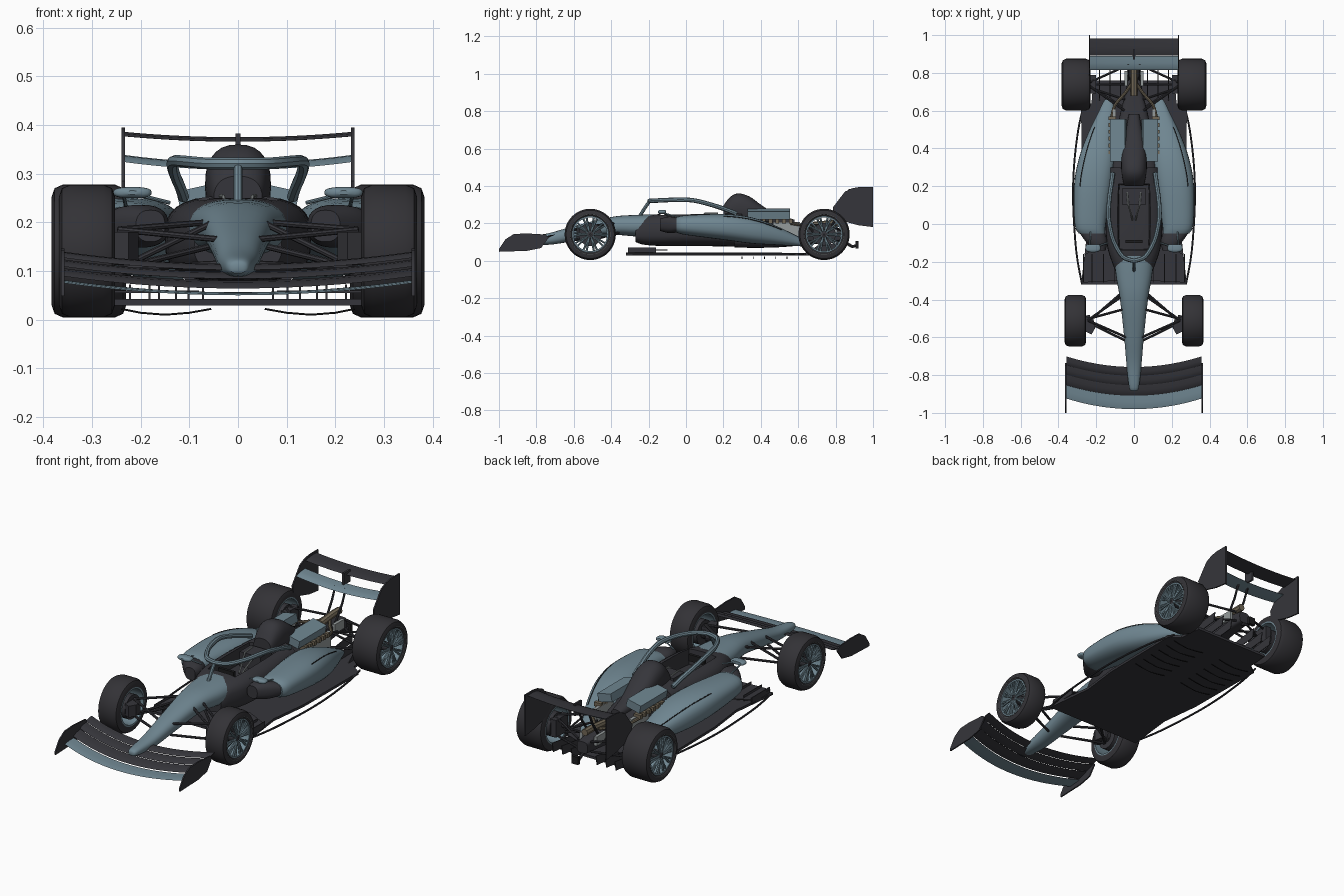
import bpy, bmesh, math
from mathutils import Vector, Matrix

if "Cube" in bpy.data.objects:
    bpy.data.objects.remove(bpy.data.objects["Cube"])


def material(name, r, g, b):
    m = bpy.data.materials.new(name)
    m.use_nodes = True
    m.diffuse_color = (r, g, b, 1)
    bsdf = m.node_tree.nodes["Principled BSDF"]
    bsdf.inputs["Base Color"].default_value = (r, g, b, 1)
    return m


BLUE = material("steel_blue", .16, .24, .285)
CARBON = material("carbon", .036, .036, .043)
RUBBER = material("rubber", .033, .032, .037)
BLACK = material("black", .012, .012, .013)
TAN = material("tan_metal", .17, .14, .095)
GREY = material("light_grey", .30, .33, .33)
made = []


def finish(name, bm, mat, mirror=False):
    bmesh.ops.recalc_face_normals(bm, faces=bm.faces)
    me = bpy.data.meshes.new(name)
    bm.to_mesh(me)
    bm.free()
    me.materials.append(mat)
    ob = bpy.data.objects.new(name, me)
    bpy.context.collection.objects.link(ob)
    if mirror:
        ob.modifiers.new("Mirror", "MIRROR")
    made.append(ob)
    return ob


def skin(bm, rings, caps=True):
    rows = [[bm.verts.new(p) for p in r] for r in rings]
    n = len(rows[0])
    pairs = list(zip(rows, rows[1:])) + ([] if caps else [(rows[-1], rows[0])])
    for a, b in pairs:
        for i in range(n):
            j = (i + 1) % n
            bm.faces.new((a[i], a[j], b[j], b[i]))
    if caps:
        bm.faces.new(rows[0])
        bm.faces.new(rows[-1])


def spline(pts, steps):
    """Smooth curve of tuples through every given point."""
    p = [pts[0]] + list(pts) + [pts[-1]]
    out = []
    for k in range(1, len(p) - 2):
        for s in range(steps):
            t = s / steps
            out.append([b + .5 * t * (c - a + t * (2*a - 5*b + 4*c - d + t * (3*(b - c) + d - a)))
                        for a, b, c, d in zip(*p[k-1:k+3])])
    return out + [list(pts[-1])]


def section(station, power, n=28):
    # station: y, centre x, half width, bottom, top
    y, xc, hw, z0, z1 = station
    ring = []
    for i in range(n):
        a = math.tau * i / n
        c, s = math.cos(a), math.sin(a)
        ring.append((xc + hw * math.copysign(abs(c) ** (2 / power), c), y,
                     (z0 + z1) / 2 + (z1 - z0) / 2 * math.copysign(abs(s) ** (2 / power), s)))
    return ring


def loft(name, stations, mat, power=2.4, mirror=False, steps=4):
    bm = bmesh.new()
    skin(bm, [section(s, power) for s in spline(stations, steps)])
    return finish(name, bm, mat, mirror)


def add_tube(bm, pts, r, n=8):
    pts = [Vector(p) for p in pts]
    rings = []
    for i, p in enumerate(pts):
        d = (pts[min(i + 1, len(pts) - 1)] - pts[max(i - 1, 0)]).normalized()
        u = d.cross(Vector((0, 0, 1)) if abs(d.z) < .9 else Vector((1, 0, 0))).normalized()
        v = d.cross(u)
        rings.append([p + r * (u * math.cos(math.tau*k/n) + v * math.sin(math.tau*k/n)) for k in range(n)])
    skin(bm, rings)


def tubes(name, paths, r, mat, mirror=False):
    bm = bmesh.new()
    for p in paths:
        add_tube(bm, p, r)
    return finish(name, bm, mat, mirror)


def boxes(name, spans, mat, mirror=False, turn=Matrix()):
    bm = bmesh.new()
    for lo, hi in spans:
        lo, hi = Vector(lo), Vector(hi)
        m = Matrix.Translation((lo + hi) / 2) @ turn @ Matrix.Diagonal((*(hi - lo), 1))
        bmesh.ops.create_cube(bm, size=1, matrix=m)
    return finish(name, bm, mat, mirror)


def plate(name, pts, axis, start, thick, mat, mirror=False):
    """Flat outline extruded along x (axis 0) or z (axis 2)."""
    place = (lambda p, h: (h, *p)) if axis == 0 else (lambda p, h: (*p, h))
    bm = bmesh.new()
    skin(bm, [[place(p, h) for p in pts] for h in (start, start + thick)])
    return finish(name, bm, mat, mirror)


def wing(name, half, lead, trail, bend_y, bend_z, thick, mat):
    """Curved wing element; lead and trail are (y, z) at the middle."""
    rings = []
    for i in range(25):
        f = i / 12 - 1
        ring = []
        for t, h in ((0, 0), (.15, .8), (.5, 1), (1, .1), (1, -.1), (.5, -.2), (.15, -.3)):
            y = lead[0] + (trail[0] - lead[0]) * t + bend_y * f * f
            z = lead[1] + (trail[1] - lead[1]) * t + bend_z * f * f
            ring.append((half * f, y, z + thick * h))
        rings.append(ring)
    bm = bmesh.new()
    skin(bm, rings)
    return finish(name, bm, mat)


def lathe(name, profile, y, z, mat, n=48):
    """Closed profile of (x, radius) turned about an axle, on both sides."""
    rings = [[(x, y + r * math.cos(math.tau*k/n), z + r * math.sin(math.tau*k/n))
              for x, r in profile] for k in range(n)]
    bm = bmesh.new()
    skin(bm, rings, caps=False)
    return finish(name, bm, mat, True)


# Wheels: tyre, rim, spokes, hub and brake
def wheel(tag, y, x0, x1, r):
    z = r + .004
    e = .012
    lathe(tag + "_tyre", [(x0, .098), (x0, r - .025), (x0 + e/2, r - .008), (x0 + 2*e, r), (x1 - 2*e, r),
                          (x1 - e/2, r - .008), (x1, r - .025), (x1, .106), (x1 - .006, .098)], y, z, RUBBER)
    lathe(tag + "_rim_barrel", [(x0, .098), (x1 - .006, .098), (x1 - .006, .09), (x0, .09)], y, z, BLUE)
    lathe(tag + "_rim_edge", [(x1 + .0008, .108), (x1 + .0008, .106), (x1 - .004, .106)], y, z, GREY)
    lathe(tag + "_hub", [(x0 - .02, .003), (x1 - .008, .003), (x1 - .012, .02), (x0 - .02, .03)], y, z, CARBON)
    lathe(tag + "_brake_drum", [(x0, .02), (x0, .062), (x0 + .05, .062), (x0 + .05, .02)], y, z, CARBON)
    bm = bmesh.new()
    for k in range(10):
        a = math.tau * k / 10
        for off in (-.1, .1):
            add_tube(bm, [(x1 - .012, y + q * math.cos(a + o), z + q * math.sin(a + o))
                          for q, o in ((.016, 0), (.05, off * .8), (.093, off))], .0055, 6)
    finish(tag + "_spokes", bm, BLUE, True)


wheel("front", -.512, .253, .368, .137)
wheel("rear", .738, .23, .383, .137)

# Nose and cockpit tub
loft("nose", [(-.885, 0, .01, .1, .113), (-.865, 0, .026, .09, .127), (-.74, 0, .04, .085, .146),
              (-.6, 0, .052, .105, .185), (-.4, 0, .074, .137, .234), (-.27, 0, .096, .13, .245),
              (-.17, 0, .104, .13, .248)], BLUE)
tub = loft("cockpit_tub", [(-.27, 0, .09, .1, .2), (-.22, 0, .11, .085, .238), (-.1, 0, .145, .078, .252),
                           (.1, 0, .15, .078, .255), (.3, 0, .135, .075, .255)], CARBON, 3)
bm = bmesh.new()
bm.from_mesh(tub.data)
opening = [f for f in bm.faces if f.normal.z > .6 and -.15 < f.calc_center_median().y < .2
           and abs(f.calc_center_median().x) < .085]
bmesh.ops.inset_region(bm, faces=opening, thickness=.006)
for v in {v for f in opening for v in f.verts}:
    v.co.z -= .08
bm.to_mesh(tub.data)
bm.free()
boxes("steering_wheel", [((-.045, -.1, .21), (.045, -.085, .245))], BLACK)
boxes("seat", [((-.06, .1, .14), (.06, .19, .25))], CARBON)
tubes("seat_belts", [[(.036, .17, .254), (.03, .1, .253), (.012, .04, .2), (.008, .02, .18)]], .004, GREY, True)

# Head protection hoop
hoop = spline([(0, -.195, .321), (.06, -.172, .321), (.108, -.09, .325), (.13, .0, .326), (.135, .06, .319),
               (.13, .14, .298), (.12, .21, .275), (.112, .27, .252)], 4)
tubes("halo_hoop", [[(-x, y, z) for x, y, z in hoop[:0:-1]] + hoop], .012, BLUE)
tubes("halo_pillar", [[(0, -.192, .322), (0, -.215, .29), (0, -.25, .235)]], .009, BLUE)

# Sidepods with dark inlets and a curved slit
pod = [(-.05, .222, .07, .15, .232), (0, .232, .082, .138, .243), (.2, .218, .1, .112, .25),
       (.35, .195, .096, .092, .232), (.48, .175, .068, .085, .187), (.6, .145, .04, .078, .13),
       (.66, .135, .02, .075, .098)]
loft("sidepod", pod, BLUE, 2.5, True)
loft("sidepod_inlet", [(-.14, .18, .03, .16, .225), (-.09, .2, .058, .148, .236), (-.045, .222, .067, .152, .23)],
     CARBON, 2.5, True)
tubes("sidepod_slit", [[section(s, 2.5)[4] for s in spline(pod, 4)[8:18]]], .0025, BLACK, True)
loft("mirror", [(-.15, .217, .012, .257, .265), (-.14, .217, .037, .25, .272), (-.115, .217, .038, .25, .272),
                (-.108, .217, .03, .253, .269)], BLUE, 2.6, True)
tubes("mirror_stalk", [[(.2, -.12, .255), (.14, -.1, .24)], [(.235, -.12, .255), (.23, -.03, .23)]], .004, BLUE, True)

# Airbox, engine deck, coolers and gearbox
loft("airbox", [(.2, 0, .05, .2, .295), (.235, 0, .06, .2, .34), (.28, 0, .067, .2, .36), (.34, 0, .067, .19, .343),
                (.4, 0, .06, .19, .3), (.48, 0, .045, .18, .25), (.58, 0, .028, .17, .22)], CARBON)
loft("engine_deck", [(.26, 0, .13, .07, .23), (.45, 0, .1, .07, .21), (.6, 0, .07, .08, .19), (.7, 0, .045, .09, .18),
                     (.86, 0, .03, .1, .16)], CARBON, 4)
boxes("engine_side_panel", [((.095, .465, .12), (.112, .61, .208))], GREY, True)
boxes("cooler", [((.043, .33, .23), (.123, .555, .272))], BLUE, True, Matrix.Rotation(.22, 4, "Y"))
boxes("cooler_ribs", [((.095, .37 + .036 * i, .2), (.135, .39 + .036 * i, .222)) for i in range(6)], TAN, True)
tubes("exhaust_manifold", [spline([(.12, .56, .2), (.1, .63, .19), (.05, .69, .185), (.015, .74, .185)], 4)],
      .008, TAN, True)
tubes("exhaust_pipe", [[(0, .68, .19), (0, .78, .2), (0, .84, .2)]], .018, TAN)
boxes("gearbox_bracket", [((.034, .73, .13), (.05, .81, .178))], GREY, True)
tubes("rear_light_arm", [[(0, .83, .11), (0, .89, .075), (0, .92, .085)]], .008, CARBON)
boxes("rear_light", [((-.018, .905, .065), (.018, .922, .105))], BLACK)

# Suspension arms and uprights
tubes("front_suspension", [
    [(.04, -.6, .165), (.245, -.51, .185)], [(.06, -.38, .2), (.245, -.51, .185)],
    [(.04, -.62, .115), (.245, -.52, .105)], [(.06, -.36, .15), (.245, -.52, .105)],
    [(.05, -.45, .2), (.235, -.5, .11)]], .0065, CARBON, True)
plate("front_brake_duct", [(.256, -.49), (.215, -.5), (.205, -.55), (.225, -.585), (.256, -.57)],
      2, .12, .06, CARBON, True)
tubes("rear_suspension", [
    [(.05, .6, .19), (.235, .73, .19)], [(.035, .84, .16), (.235, .75, .19)],
    [(.06, .62, .11), (.235, .73, .095)], [(.035, .84, .11), (.235, .75, .095)],
    [(.03, .74, .14), (.24, .738, .141)], [(.05, .66, .18), (.23, .72, .1)]], .006, CARBON, True)
boxes("rear_upright", [((.2, .69, .1), (.235, .79, .19))], CARBON, True)

# Floor, fences, edge rod and diffuser
half = [(.28, -.32), (.25, -.06), (.275, .15), (.28, .6), (.225, .64), (.215, .76)]
plate("floor", half + [(-x, y) for x, y in reversed(half)], 2, .029, .013, CARBON)
boxes("floor_fences", [((x, -.31, .04), (x + .004, -.16, .072)) for x in (.1, .16, .22, .266)], CARBON, True)
plate("floor_vane", [(.08, -.3), (.274, -.31), (.26, -.16), (.14, -.1), (.08, -.1)], 2, .055, .005, CARBON, True)
tubes("floor_edge_rod", [spline([(.275, -.32, .038), (.305, -.15, .038), (.322, .1, .038), (.318, .3, .038),
                                 (.295, .5, .038), (.265, .63, .035)], 4)], .005, CARBON, True)
tubes("floor_strakes", [[(.055, .3 + .06*i, .022), (.1, .3 + .06*i, .014), (.15, .3 + .06*i, .01),
                         (.2, .3 + .06*i, .014), (.24, .3 + .06*i, .022)] for i in range(6)], .002, BLACK, True)
for i, x in enumerate((.07, .125, .18)):
    plate("diffuser_fence_%d" % (i + 1), [(.64, .03), (.84, .05), (.85, .1), (.7, .08)], 0, x, .004, CARBON, True)

# Front wing
for i, (y0, y1, z0, z1) in enumerate(((-.98, -.905, .05, .056), (-.909, -.85, .064, .08),
                                      (-.853, -.801, .084, .098), (-.803, -.757, .102, .114))):
    wing("front_wing_element_%d" % (i + 1), .358, (y0, z0), (y1, z1), .056, .025, .005 if i else .003,
         CARBON if i else BLUE)
plate("front_wing_endplate", [(-1, .048), (-1, .062), (-.965, .115), (-.92, .143), (-.85, .146), (-.75, .14),
                              (-.735, .122), (-.775, .068), (-.85, .053)], 0, .357, .007, CARBON, True)

# Rear wing
wing("rear_wing_main", .235, (.815, .308), (.89, .322), 0, .016, .006, BLUE)
wing("rear_wing_flap", .235, (.892, .366), (.982, .374), 0, .011, .005, CARBON)
plate("rear_wing_endplate", [(.785, .285), (.85, .37), (.89, .388), (.93, .395), (1, .395), (1, .18), (.92, .19),
                             (.83, .215), (.79, .25)], 0, .232, .007, CARBON, True)
tubes("rear_wing_pillars", [[(.028, .76, .16), (.03, .82, .25), (.03, .85, .318)]], .006, CARBON, True)
boxes("flap_actuator", [((-.005, .87, .32), (.005, .925, .383))], CARBON)

# Smooth shading with crisp edges
bpy.ops.object.select_all(action="DESELECT")
for ob in made:
    ob.select_set(True)
bpy.context.view_layer.objects.active = made[0]
bpy.ops.object.shade_smooth_by_angle(angle=math.radians(35))
